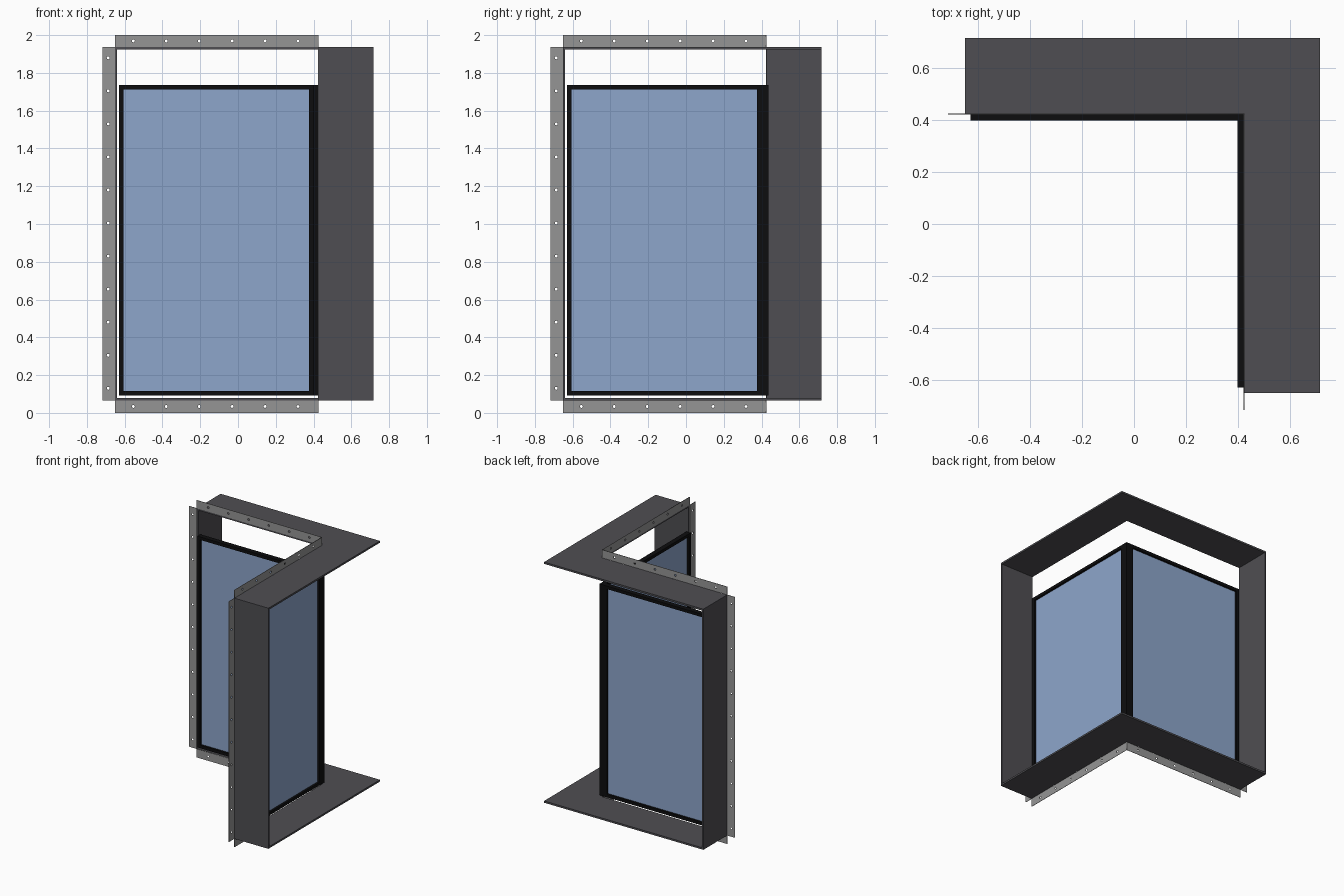
import bpy, bmesh, math
from mathutils import Matrix

if "Cube" in bpy.data.objects:
    bpy.data.objects.remove(bpy.data.objects["Cube"])

# Key dimensions: the unit is mirrored across the diagonal x = y
OUT, INN, END = 0.718, 0.426, -0.652      # surround: outer, inner, open end
Z0, Z1, T = 0.066, 1.937, 0.014           # surround bottom, top, board thickness
W0, W1 = 0.093, 1.735                     # window bottom, top
F0, F1, FE, FW = 0.400, 0.438, -0.630, 0.023   # frame depth range, end, bar width
POST = 0.375                              # start of corner post
SWAP = Matrix(((0, 1, 0, 0), (1, 0, 0, 0), (0, 0, 1, 0), (0, 0, 0, 1)))


def material(name, rgb):
    m = bpy.data.materials.new(name)
    m.diffuse_color = (*rgb, 1)
    m.use_nodes = True
    m.node_tree.nodes["Principled BSDF"].inputs["Base Color"].default_value = m.diffuse_color
    return m


GREY = material("dark grey board", (0.078, 0.076, 0.085))
BLACK = material("black frame", (0.004, 0.004, 0.0045))
BLUE = material("blue glass", (0.27, 0.38, 0.60))
METAL = material("grey metal", (0.30, 0.30, 0.30))


def add(name, bm, mat):
    bmesh.ops.recalc_face_normals(bm, faces=bm.faces[:])
    me = bpy.data.meshes.new(name)
    bm.to_mesh(me)
    bm.free()
    me.materials.clear()
    me.materials.append(mat)
    ob = bpy.data.objects.new(name, me)
    bpy.context.collection.objects.link(ob)
    return ob


def prism(name, outline, z0, z1, mat, swap=False):
    bm = bmesh.new()
    face = bm.faces.new([bm.verts.new((x, y, z0)) for x, y in outline])
    top = bmesh.ops.extrude_face_region(bm, geom=[face])["geom"]
    bmesh.ops.translate(bm, vec=(0, 0, z1 - z0),
                        verts=[v for v in top if isinstance(v, bmesh.types.BMVert)])
    if swap:
        bm.transform(SWAP)
    return add(name, bm, mat)


def box(name, x, y, z, mat, swap):
    return prism(name, [(x[0], y[0]), (x[1], y[0]), (x[1], y[1]), (x[0], y[1])],
                 z[0], z[1], mat, swap)


def ell(end, inner, outer):
    return [(end, inner), (inner, inner), (inner, end),
            (outer, end), (outer, outer), (end, outer)]


def flange(name, x0, x1, z0, z1, holes, swap):
    # thin upright strip with round fixing holes
    loops = [[(x0, z0), (x1, z0), (x1, z1), (x0, z1)]]
    for hx, hz in holes:
        loops.append([(hx + 0.008 * math.cos(a * math.pi / 4),
                       hz + 0.008 * math.sin(a * math.pi / 4)) for a in range(8)])
    cu = bpy.data.curves.new("strip_profile", 'CURVE')
    cu.dimensions, cu.fill_mode, cu.extrude = '2D', 'BOTH', 0.0015
    for pts in loops:
        sp = cu.splines.new('POLY')
        sp.points.add(len(pts) - 1)
        for p, (a, b) in zip(sp.points, pts):
            p.co = (a, b, 0, 1)
        sp.use_cyclic_u = True
    tmp = bpy.data.objects.new("strip_helper", cu)
    bpy.context.collection.objects.link(tmp)
    dg = bpy.context.evaluated_depsgraph_get()
    me = bpy.data.meshes.new_from_object(tmp.evaluated_get(dg))
    bm = bmesh.new()
    bm.from_mesh(me)
    bpy.data.objects.remove(tmp)
    bmesh.ops.remove_doubles(bm, verts=bm.verts[:], dist=1e-5)
    bm.transform(Matrix.Translation((0, INN - 0.0016, 0)) @ Matrix.Rotation(math.pi / 2, 4, 'X'))
    if swap:
        bm.transform(SWAP)
    add(name, bm, METAL)


# L-shaped head and sill boards, and the corner post of the window
prism("head_board", ell(END, INN, OUT), Z1 - T, Z1, GREY)
prism("sill_board", ell(END, INN, OUT), Z0, Z0 + T, GREY)
prism("corner_post", ell(POST, F0, F1), W0, W1, BLACK)

row_x = [-0.554 + 0.1743 * i for i in range(6)]
row_z = [0.13 + 0.175 * i for i in range(11)]
for side, s in (("back", False), ("right", True)):
    # end board of the surround
    box(side + "_jamb", (END, END + T - 0.002), (INN, OUT), (Z0 + T, Z1 - T), GREY, s)
    # window frame bars and glass
    box(side + "_end_stile", (FE, FE + FW), (F0, F1), (W0, W1), BLACK, s)
    box(side + "_bottom_rail", (FE + FW, POST), (F0, F1), (W0, W0 + FW), BLACK, s)
    box(side + "_top_rail", (FE + FW, POST), (F0, F1), (W1 - FW, W1), BLACK, s)
    box(side + "_glass", (FE + FW, POST), (0.416, 0.422), (W0 + FW, W1 - FW), BLUE, s)
    # fixing flanges around the opening
    flange(side + "_top_flange", END, INN, Z1, 2.0, [(x, 1.969) for x in row_x], s)
    flange(side + "_bottom_flange", END, INN, 0.0, Z0, [(x, 0.034) for x in row_x], s)
    flange(side + "_end_flange", -OUT, END, Z0, Z1, [(-0.687, z) for z in row_z], s)
